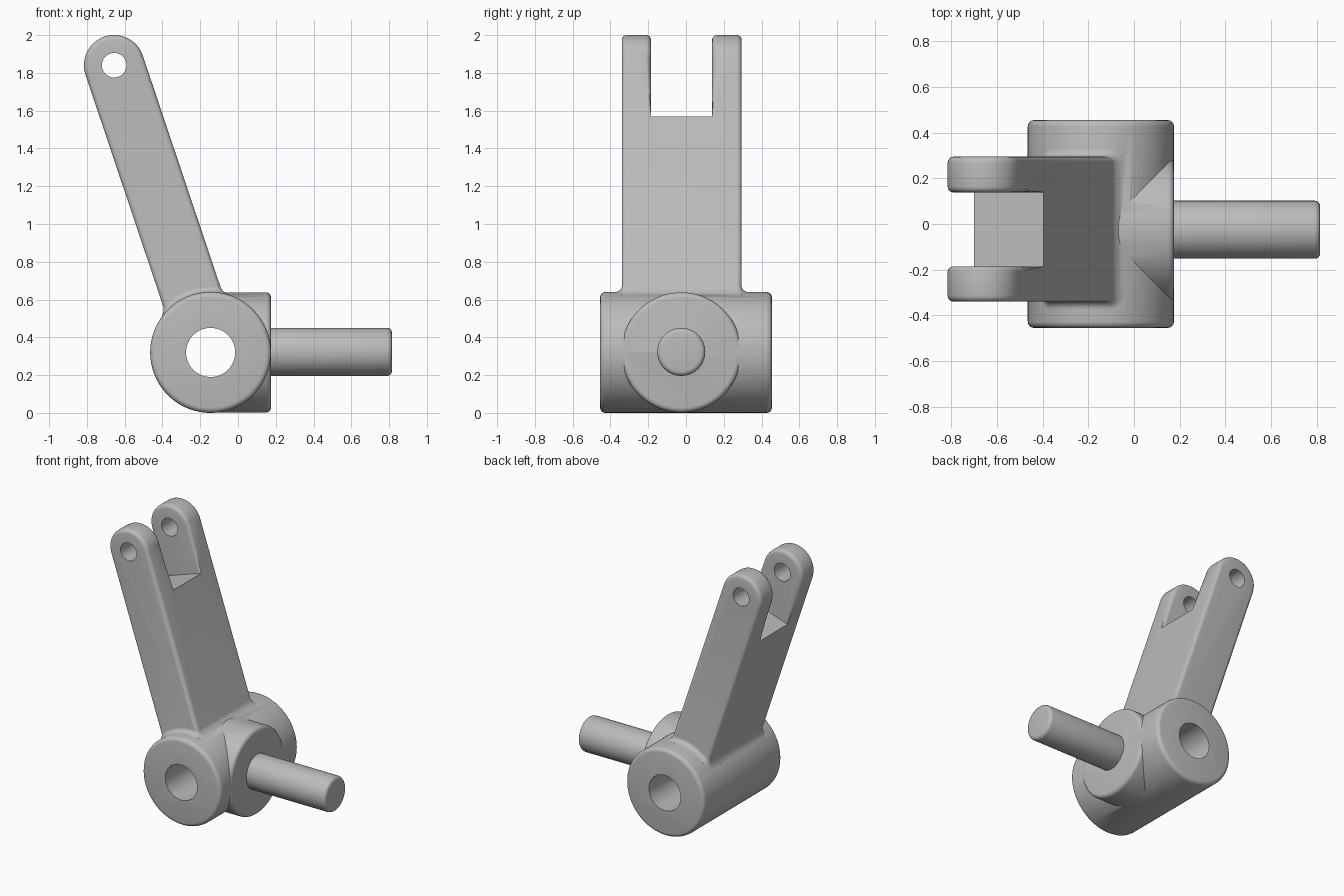
import bpy, bmesh, math
from mathutils import Matrix, Vector

if "Cube" in bpy.data.objects:
    bpy.data.objects.remove(bpy.data.objects["Cube"])

steel = bpy.data.materials.new("grey_steel")
steel.use_nodes = True
GREY = (0.5, 0.5, 0.5, 1)
steel.diffuse_color = GREY
steel.node_tree.nodes["Principled BSDF"].inputs["Base Color"].default_value = GREY

R = 0.32                                  # hub radius
HUB = Vector((-0.145, 0, R))
TILT, LENGTH, HALF = 0.324, 1.604, 0.16   # arm lean, pivot distance, half width
Y0, Y1 = -0.34, 0.295                     # arm sides
SLOT0, SLOT1, FLOOR = -0.185, 0.138, 1.265
MID = (Y0 + Y1) / 2
ARM = Matrix.Translation(HUB) @ Matrix.Rotation(-TILT, 4, 'Y')


def to_object(bm, name, matrix=Matrix()):
    bmesh.ops.recalc_face_normals(bm, faces=bm.faces)
    mesh = bpy.data.meshes.new(name)
    bm.transform(matrix)
    bm.to_mesh(mesh)
    bm.free()
    mesh.materials.append(steel)
    obj = bpy.data.objects.new(name, mesh)
    bpy.context.collection.objects.link(obj)
    return obj


def round_edges(bm, edges, size):
    bmesh.ops.bevel(bm, geom=edges, offset=size, segments=4, profile=0.5,
                    affect='EDGES', clamp_overlap=True)


def cylinder(name, radius, start, end, axis, center, rim=0, sides=96):
    bm = bmesh.new()
    bmesh.ops.create_cone(bm, cap_ends=True, segments=sides, radius1=radius,
                          radius2=radius, depth=end - start)
    if rim:
        round_edges(bm, [e for e in bm.edges if e.calc_face_angle(0) > 1], rim)
    turn = Matrix.Rotation(math.pi / 2, 4, 'Y' if axis == 'X' else 'X')
    along = Vector((1, 0, 0)) if axis == 'X' else Vector((0, 1, 0))
    return to_object(bm, name, Matrix.Translation(center + along * (start + end) / 2) @ turn)


def boolean(target, tool, operation):
    mod = target.modifiers.new(operation, 'BOOLEAN')
    mod.operation, mod.object, mod.solver = operation, tool, 'EXACT'
    bpy.context.view_layer.objects.active = target
    bpy.ops.object.modifier_apply(modifier=mod.name)
    bpy.data.objects.remove(tool)


def smooth(obj):
    bpy.ops.object.select_all(action='DESELECT')
    obj.select_set(True)
    bpy.context.view_layer.objects.active = obj
    bpy.ops.object.shade_smooth_by_angle(angle=math.radians(30))


# Arm: round-topped bar, built upright
bm = bmesh.new()
outline = [(-HALF, 0.17), (HALF, 0.17)]
outline += [(HALF * math.cos(math.pi * i / 32), LENGTH + HALF * math.sin(math.pi * i / 32))
            for i in range(33)]
face = bm.faces.new([bm.verts.new((u, Y0, v)) for u, v in outline])
side = bmesh.ops.extrude_face_region(bm, geom=[face])
bmesh.ops.translate(bm, vec=(0, Y1 - Y0, 0),
                    verts=[g for g in side["geom"] if isinstance(g, bmesh.types.BMVert)])
arm = to_object(bm, "arm")

# Fork slot between the two lugs
bm = bmesh.new()
bmesh.ops.create_cube(bm, size=1)
bmesh.ops.scale(bm, vec=(1, SLOT1 - SLOT0, 1), verts=bm.verts)
bmesh.ops.translate(bm, vec=(0, (SLOT0 + SLOT1) / 2, FLOOR + 0.5), verts=bm.verts)
boolean(arm, to_object(bm, "slot_cutter"), 'DIFFERENCE')

# Rounded rims on the arm and lugs; the slot floor stays sharp
bm = bmesh.new()
bm.from_mesh(arm.data)
rims = []
for e in bm.edges:
    a, b = (v.co for v in e.verts)
    at_floor = max(abs(a.z - FLOOR), abs(b.z - FLOOR)) < 0.001
    at_base = max(a.z, b.z) < 0.2
    if abs(a.y - b.y) < 0.001 and e.calc_face_angle(0) > 1 and not (at_floor or at_base):
        rims.append(e)
round_edges(bm, rims, 0.026)
bm.transform(ARM)
bm.to_mesh(arm.data)
bm.free()


# Fillet collar where the arm meets the hub
def collar_ring(bm, grow, height, flat=None):
    corner, steps = 0.026 + max(grow, 0), 6
    half_u, half_y = HALF + grow - corner, (Y1 - Y0) / 2 + grow - corner
    points = []
    for k, (su, sy) in enumerate([(1, 1), (-1, 1), (-1, -1), (1, -1)]):
        for i in range(steps + 1):
            t = math.pi / 2 * (k + i / steps)
            points.append((su * half_u + corner * math.cos(t),
                           sy * half_y + corner * math.sin(t)))
        if k % 2 == 0:
            points += [(su * half_u * (1 - i / 6), points[-1][1]) for i in range(1, 12)]
    return [bm.verts.new((u, MID + y, flat or math.sqrt((R + height) ** 2 - u * u)))
            for u, y in points]


bm = bmesh.new()
FILLET = 0.035
rings = [collar_ring(bm, 0, 0, 0.19), collar_ring(bm, FILLET, -0.012)]
for i in range(7):
    t = math.pi / 2 * i / 6
    rings.append(collar_ring(bm, FILLET * (1 - math.sin(t)) - 0.001,
                             FILLET * (1 - math.cos(t))))
rings.append(collar_ring(bm, -0.02, 0, 0.42))
for low, high in zip(rings, rings[1:]):
    for i in range(len(low)):
        bm.faces.new((low[i - 1], low[i], high[i], high[i - 1]))
bm.faces.new(rings[0])
bm.faces.new(rings[-1])
collar = to_object(bm, "collar", ARM)

# Hub barrel with its boss, joined to the arm
offset = Vector((0, -0.025, 0))
body = cylinder("hinge_body", R, -0.455, 0.455, 'Y', HUB, rim=0.028)
boss = cylinder("boss", R - 0.002, 0, 0.32, 'X', HUB + offset, rim=0.026)
for part in (boss, collar, arm):
    boolean(body, part, 'UNION')

# Bores through the hub and the lugs
tip = ARM @ Vector((0, 0, LENGTH))
for center, radius in ((HUB, 0.13), (tip, 0.065)):
    boolean(body, cylinder("bore_cutter", radius, -1, 1, 'Y', center, sides=64), 'DIFFERENCE')
smooth(body)

# Side pin
smooth(cylinder("side_pin", 0.127, 0.25, 0.96, 'X', HUB + offset + Vector((0, 0, 0.003)),
                rim=0.025, sides=64))
